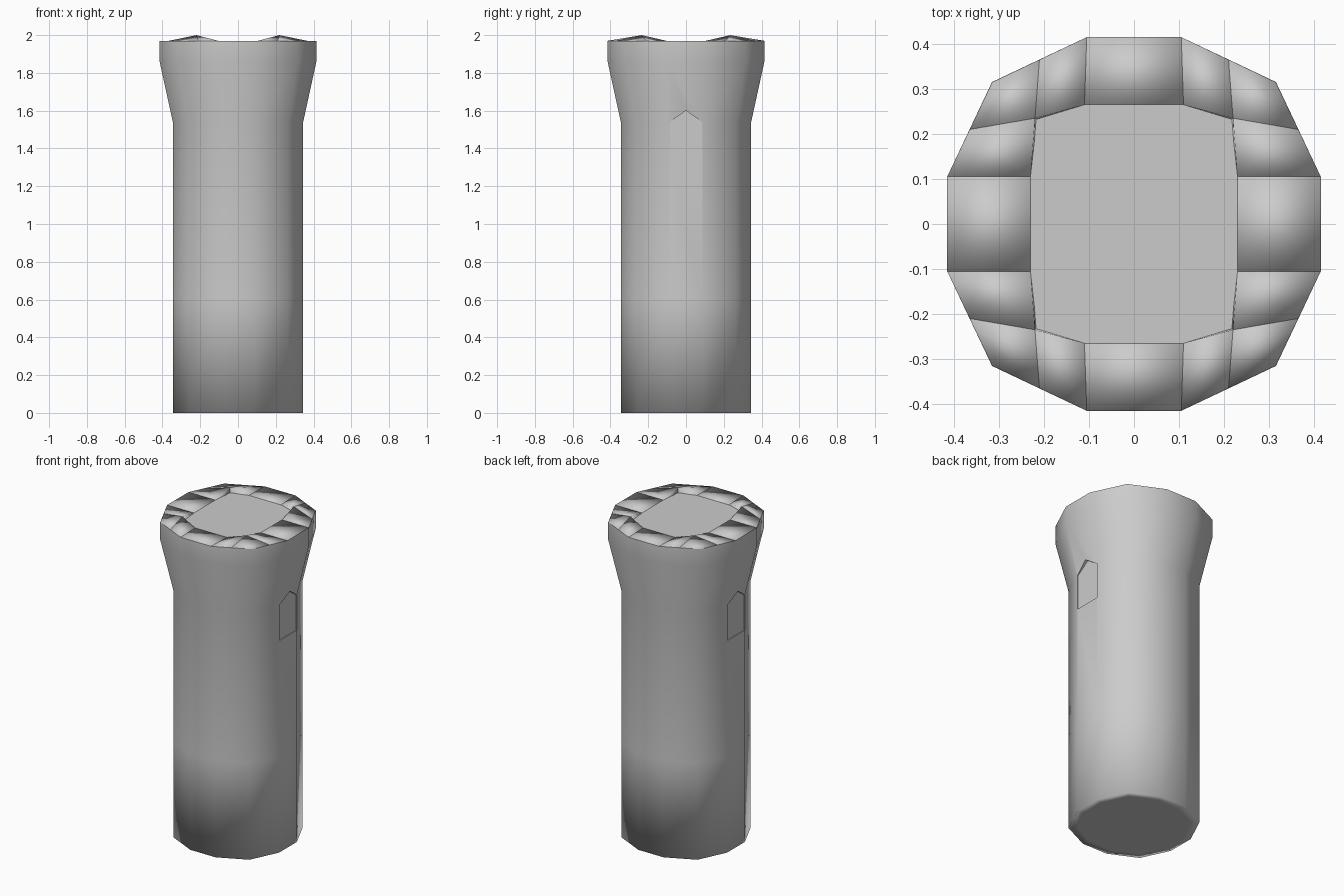
import bpy, bmesh

cube = bpy.data.objects.get("Cube")
if cube:
    bpy.data.objects.remove(cube, do_unlink=True)

stone = bpy.data.materials.new("grey_stone")
stone.use_nodes = True
stone.diffuse_color = (0.6, 0.6, 0.6, 1)
stone.node_tree.nodes["Principled BSDF"].inputs["Base Color"].default_value = (0.6, 0.6, 0.6, 1)

RIM_Z, PEAK_Z = 1.97, 2.0


def make_object(name, bm, smooth=True):
    bmesh.ops.recalc_face_normals(bm, faces=bm.faces)
    for f in bm.faces:
        f.smooth = smooth
    mesh = bpy.data.meshes.new(name)
    bm.to_mesh(mesh)
    bm.free()
    mesh.materials.append(stone)
    obj = bpy.data.objects.new(name, mesh)
    bpy.context.collection.objects.link(obj)
    return obj


def loft(bm, rings):
    """Join rings of points into a closed solid."""
    rings = [[bm.verts.new(p) for p in ring] for ring in rings]
    n = len(rings[0])
    for a, b in zip(rings, rings[1:]):
        for i in range(n):
            j = (i + 1) % n
            bm.faces.new((a[i], a[j], b[j], b[i]))
    bm.faces.new(rings[0][::-1])
    bm.faces.new(rings[-1])


# Twelve-sided outline with unit half-width, one quarter turned four times
outline = []
quarter = [(1, -0.253), (1, 0.253), (0.76, 0.76)]
for k in range(4):
    for x, y in quarter:
        for _ in range(k):
            x, y = -y, x
        outline.append((x, y))

# Shaft with flared head
profile = [(0.30, 0), (0.345, 0), (0.345, 0.6), (0.345, 1.54),
           (0.415, 1.86), (0.415, RIM_Z), (0.405, 1.95)]
bm = bmesh.new()
loft(bm, [[(x * r, y * r, z) for x, y in outline] for r, z in profile])
for e in bm.edges:
    if all(abs(v.co.z - RIM_Z) < 1e-4 for v in e.verts):
        e.smooth = False
tower = make_object("tower_body", bm)

# Shallow pointed window recess on each side
window = [(-0.086, 1.32), (0.086, 1.32), (0.086, 1.54), (0, 1.60), (-0.086, 1.54)]
for side in (1, -1):
    bm = bmesh.new()
    loft(bm, [[(side * x, y, z) for y, z in window] for x in (0.34, 0.5)])
    cutter = make_object("window_cutter", bm, smooth=False)
    cutter.hide_render = True
    mod = tower.modifiers.new("window", 'BOOLEAN')
    mod.operation = 'DIFFERENCE'
    mod.solver = 'EXACT'
    mod.object = cutter
    bpy.context.view_layer.objects.active = tower
    bpy.ops.object.modifier_apply(modifier=mod.name)
    bpy.data.objects.remove(cutter, do_unlink=True)

# Rim blocks: softly shaded wedges rising to a peak at the inner corners
peak = (0.22, 0.235, PEAK_Z)
front_block = [(-0.105, 0.415), (0.105, 0.415), (0.11, 0.265), (-0.11, 0.265)]
side_block = [(0.415, -0.105), (0.415, 0.105), (0.23, 0.105), (0.23, -0.105)]
corner_blocks = [
    [(0.105, 0.415), (0.21, 0.365), peak, (0.11, 0.265)],
    [(0.21, 0.365), (0.315, 0.315), (0.365, 0.21), peak],
    [(0.365, 0.21), (0.415, 0.105), (0.23, 0.105), peak],
]


def rim_block(points, sx, sy):
    top = [(p[0] * sx, p[1] * sy, p[2] if len(p) > 2 else RIM_Z) for p in points]
    base = [(x * 0.97, y * 0.97, 1.92) for x, y, z in top]
    bm = bmesh.new()
    loft(bm, [base, top])
    make_object("rim_block", bm)


for s in (1, -1):
    rim_block(front_block, 1, s)
    rim_block(side_block, s, 1)
    for t in (1, -1):
        for block in corner_blocks:
            rim_block(block, s, t)

# Flat roof floor inside the rim
floor = []
for sx, sy in ((1, 1), (-1, 1), (-1, -1), (1, -1)):
    pts = [(0.23, 0.105), (0.22, 0.235), (0.11, 0.265)]
    floor += [(x * sx, y * sy) for x, y in (pts if sx * sy > 0 else pts[::-1])]
bm = bmesh.new()
loft(bm, [[(x, y, z) for x, y in floor] for z in (1.92, RIM_Z)])
make_object("roof_floor", bm, smooth=False)
